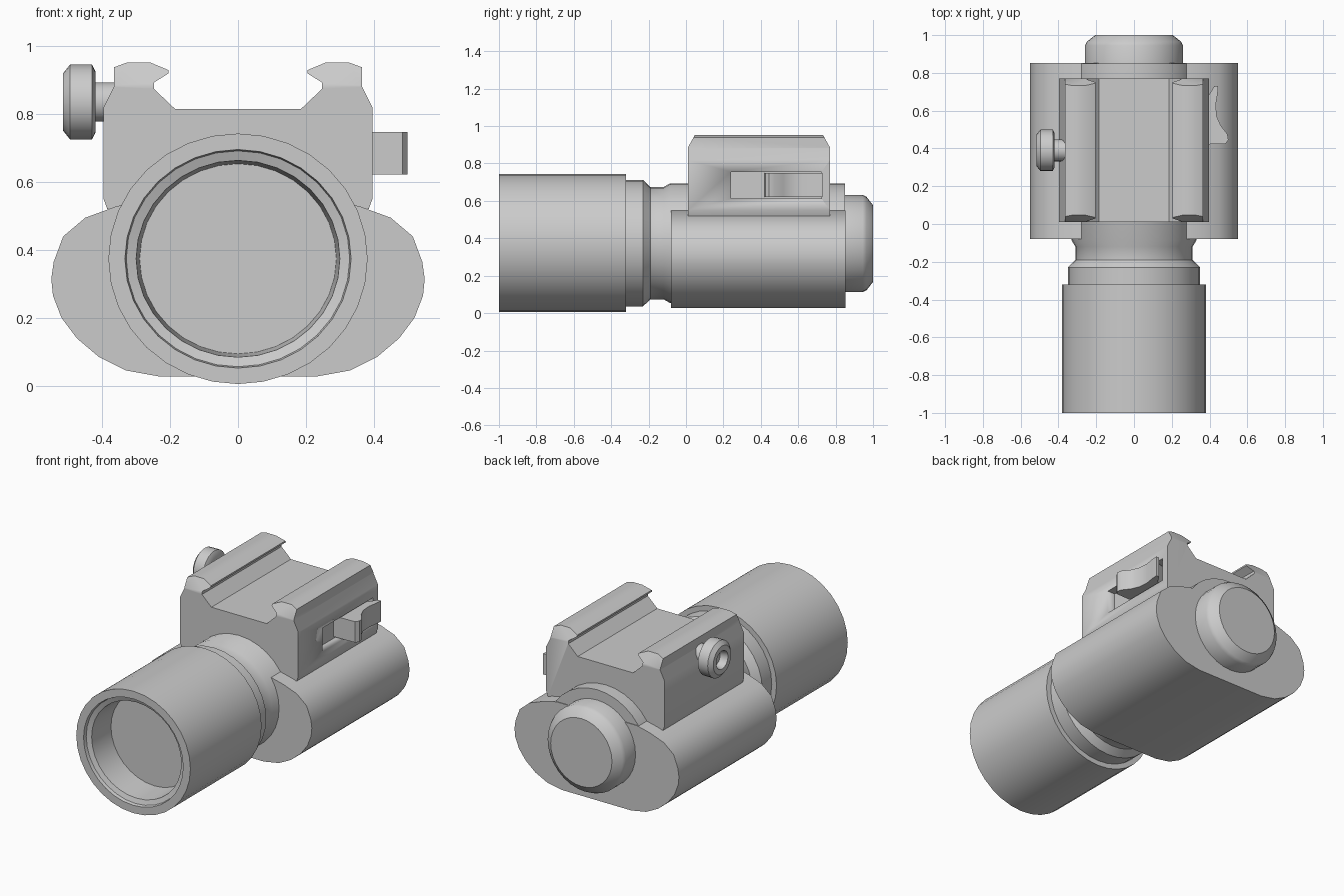
import bpy, bmesh, math
from mathutils import Vector

if "Cube" in bpy.data.objects:
    bpy.data.objects.remove(bpy.data.objects["Cube"])


def finish(name, bm, angle=35):
    bmesh.ops.remove_doubles(bm, verts=bm.verts, dist=1e-5)
    bmesh.ops.recalc_face_normals(bm, faces=bm.faces)
    mesh = bpy.data.meshes.new(name)
    bm.to_mesh(mesh)
    bm.free()
    ob = bpy.data.objects.new(name, mesh)
    bpy.context.collection.objects.link(ob)
    bpy.ops.object.select_all(action='DESELECT')
    ob.select_set(True)
    bpy.context.view_layer.objects.active = ob
    bpy.ops.object.shade_smooth_by_angle(angle=math.radians(angle))
    return ob


def lathe(name, profile, place, n=32):
    """Revolve (distance, radius) pairs; place maps (distance, u, v) to xyz."""
    bm = bmesh.new()
    rings = [[bm.verts.new(place(d, r * math.cos(i * math.tau / n), r * math.sin(i * math.tau / n)))
              for i in range(n)] for d, r in profile]
    for a, b in zip(rings, rings[1:]):
        for i in range(n):
            j = (i + 1) % n
            bm.faces.new((a[i], a[j], b[j], b[i]))
    return finish(name, bm)


def prism(points, place, lo, hi):
    """Extrude a closed outline between two depths."""
    bm = bmesh.new()
    a = [bm.verts.new(place(p, lo)) for p in points]
    b = [bm.verts.new(place(p, hi)) for p in points]
    bm.faces.new(a)
    bm.faces.new(b)
    for i in range(len(a)):
        j = (i + 1) % len(a)
        bm.faces.new((a[i], a[j], b[j], b[i]))
    bmesh.ops.recalc_face_normals(bm, faces=bm.faces)
    return bm


def mirrored(half):
    return half + [(-x, z) for x, z in reversed(half)]


def along_y(p, y):
    return (p[0], y, p[1])


# Front tube with hollow mouth, stepped neck and rear sleeve
lathe("tube", [(-0.80, 0), (-0.80, 0.28), (-0.97, 0.29), (-0.98, 0.318), (-1, 0.322), (-1, 0.369),
               (-0.32, 0.369), (-0.32, 0.338), (-0.23, 0.338), (-0.19, 0.30), (-0.12, 0.30),
               (-0.085, 0.32), (0.849, 0.32), (0.849, 0)],
      lambda d, u, v: (u * 1.035, d, 0.374 + v))

# Rear end cap
lathe("end_cap", [(0.80, 0), (0.80, 0.26), (0.945, 0.26), (0.965, 0.25), (1, 0.205), (1, 0)],
      lambda d, u, v: (u, d, 0.372 + v))

# Wide oval housing
oval = [(0.23, 0.027), (0.33, 0.045), (0.41, 0.085), (0.475, 0.14), (0.52, 0.20), (0.545, 0.265),
        (0.55, 0.315), (0.543, 0.365), (0.515, 0.44), (0.45, 0.495), (0.36, 0.528), (0.27, 0.55)]
finish("housing", prism(mirrored(oval), along_y, -0.08, 0.853))

# Rail clamp with dovetail channel
clamp = [(0.385, 0.52), (0.396, 0.55), (0.396, 0.82), (0.366, 0.88), (0.366, 0.938), (0.325, 0.953),
         (0.26, 0.953), (0.205, 0.93), (0.205, 0.92), (0.248, 0.893), (0.248, 0.875), (0.185, 0.815)]
bm = prism(mirrored(clamp), along_y, 0.01, 0.77)
# Slope the rail ends
for y, s in ((0.01, -1), (0.77, 1)):
    bmesh.ops.bisect_plane(bm, geom=bm.verts[:] + bm.edges[:] + bm.faces[:], dist=1e-6,
                           plane_co=(0, y, 0.885), plane_no=Vector((0, s * 0.87, 0.48)).normalized(),
                           clear_outer=True)
    bmesh.ops.holes_fill(bm, edges=[e for e in bm.edges if e.is_boundary], sides=0)
mount = finish("rail_clamp", bm)

# Lever slot cut into the right side
slot = finish("slot_cutter", prism([(0.345, 0.24), (0.5, 0.24), (0.5, 0.725), (0.345, 0.725)],
                                   lambda p, z: (p[0], p[1], z), 0.612, 0.755))
slot.hide_render = True
cut = mount.modifiers.new("slot", 'BOOLEAN')
cut.operation = 'DIFFERENCE'
cut.solver = 'EXACT'
cut.object = slot
bpy.context.view_layer.objects.active = mount
bpy.ops.object.modifier_move_to_index(modifier=cut.name, index=0)
bpy.ops.object.modifier_apply(modifier=cut.name)
bpy.data.objects.remove(slot)

# Curved switch lever in the slot
lever = [(0.335, 0.42), (0.485, 0.425), (0.5, 0.445), (0.495, 0.475), (0.46, 0.52), (0.438, 0.57),
         (0.433, 0.63), (0.443, 0.69), (0.445, 0.73), (0.425, 0.73), (0.395, 0.68), (0.335, 0.66)]
finish("lever", prism(lever, lambda p, z: (p[0], p[1], z), 0.622, 0.748))

# Clamp screw on the left with recessed head
lathe("clamp_knob", [(0.34, 0), (0.34, 0.058), (0.42, 0.058), (0.42, 0.09), (0.43, 0.11), (0.495, 0.11),
                     (0.515, 0.085), (0.515, 0.055), (0.47, 0.045), (0.47, 0)],
      lambda d, u, v: (-d, 0.39 + u, 0.836 + v), 24)
